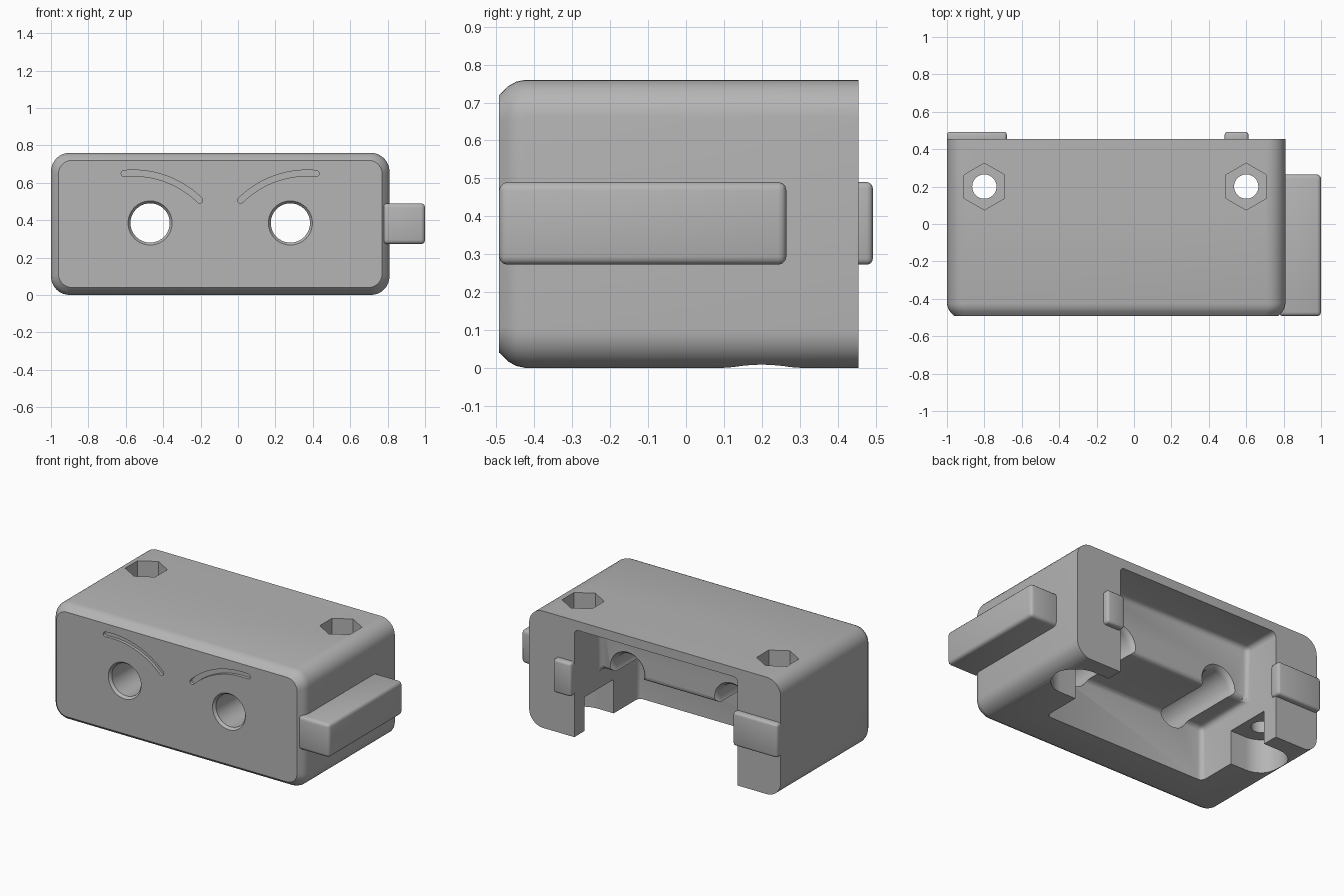
import bpy
import bmesh
from math import sin, cos, pi, radians
from mathutils import Vector

cube = bpy.data.objects.get("Cube")
if cube:
    bpy.data.objects.remove(cube, do_unlink=True)

grey = bpy.data.materials.new("plain grey")
grey.use_nodes = True
grey.diffuse_color = (0.46, 0.46, 0.46, 1)
grey.node_tree.nodes["Principled BSDF"].inputs["Base Color"].default_value = grey.diffuse_color

MID = -0.095                      # symmetry line of the face
FRONT, BACK = -0.493, 0.455
IN_LEFT, IN_RIGHT = 0.485, -0.69  # inner cavity walls
SCREWS = ((0.6, -1), (-0.8, 1))   # screw x and direction towards the cavity
SCREW_Y = 0.2


def finish(name, bm):
    bmesh.ops.recalc_face_normals(bm, faces=bm.faces)
    mesh = bpy.data.meshes.new(name)
    bm.to_mesh(mesh)
    bm.free()
    mesh.materials.append(grey)
    ob = bpy.data.objects.new(name, mesh)
    bpy.context.scene.collection.objects.link(ob)
    return ob


def loft(name, rings, bevel=0.0):
    """Skin a list of equal-length point rings and cap both ends."""
    bm = bmesh.new()
    loops = [[bm.verts.new(p) for p in ring] for ring in rings]
    n = len(loops[0])
    for a, b in zip(loops, loops[1:]):
        for i in range(n):
            j = (i + 1) % n
            bm.faces.new((a[i], a[j], b[j], b[i]))
    bm.faces.new(loops[0][::-1])
    bm.faces.new(loops[-1])
    bmesh.ops.recalc_face_normals(bm, faces=bm.faces)
    if bevel:
        bmesh.ops.bevel(bm, geom=bm.edges[:], offset=bevel, segments=3,
                        profile=0.5, affect='EDGES', clamp_overlap=True)
    return finish(name, bm)


def block(name, low, high, bevel):
    (x0, y0, z0), (x1, y1, z1) = low, high
    return loft(name, [[(x, y0, z0), (x, y1, z0), (x, y1, z1), (x, y0, z1)]
                       for x in (x0, x1)], bevel)


def circle(r, n, start=0.0):
    return [(r * cos(start + 2 * pi * i / n), r * sin(start + 2 * pi * i / n))
            for i in range(n)]


def upright(name, outline, z0, z1):
    return loft(name, [[(x, y, z) for x, y in outline] for z in (z0, z1)])


def rounded_rect(y, inset):
    """Cross-section of the housing at depth y."""
    r = 0.1 - 0.7 * inset
    x0, x1, z0, z1 = -1 + inset, 0.81 - inset, inset, 0.76 - inset
    corners = ((x1 - r, z1 - r), (x0 + r, z1 - r), (x0 + r, z0 + r), (x1 - r, z0 + r))
    ring = []
    for k, (cx, cz) in enumerate(corners):
        for i in range(9):
            a = pi / 2 * (k + i / 8)
            ring.append((cx + r * cos(a), y, cz + r * sin(a)))
    return ring


# Housing with softened front rim
housing = loft("housing", [rounded_rect(y, s) for y, s in (
    (FRONT, 0.04), (-0.468, 0.016), (-0.448, 0.005), (-0.425, 0), (BACK, 0))])

cutters = []

# Stepped cavity, open at the back and underneath
step = ((-0.21, -0.5), (-0.21, 0.35), (0.2, 0.35), (0.2, 0.7), (1, 0.7), (1, -0.5))
cutters.append(loft("cavity_cutter", [[(x, y, z) for y, z in step]
                                      for x in (IN_RIGHT, IN_LEFT)], 0.03))

# Eye tubes with a chamfered mouth and a flared inner end
tube = ((-0.6, 0.118), (FRONT, 0.118), (-0.476, 0.105), (0.165, 0.105),
        (0.187, 0.112), (0.201, 0.126), (0.3, 0.126))
for side in (-1, 1):
    ex = MID + side * 0.375
    cutters.append(loft("eye_cutter", [[(ex + u, y, 0.385 + v) for u, v in circle(r, 40)]
                                       for y, r in tube]))

# Engraved eyebrow arcs with round ends
R, HALF = 0.507, 0.016
a0, a1 = radians(95.5), radians(45.5)
for side in (-1, 1):
    outline = []
    for k in range(25):
        a = a0 + (a1 - a0) * k / 24
        outline.append(((R + HALF) * cos(a), (R + HALF) * sin(a)))
    for k in range(1, 8):
        a = a1 - pi * k / 8
        outline.append((R * cos(a1) + HALF * cos(a), R * sin(a1) + HALF * sin(a)))
    for k in range(25):
        a = a1 + (a0 - a1) * k / 24
        outline.append(((R - HALF) * cos(a), (R - HALF) * sin(a)))
    for k in range(1, 8):
        a = a0 + pi - pi * k / 8
        outline.append((R * cos(a0) + HALF * cos(a), R * sin(a0) + HALF * sin(a)))
    cutters.append(loft("brow_cutter", [
        [(MID + side * (0.465 - u), y, 0.145 + v) for u, v in outline]
        for y in (-0.6, FRONT + 0.02)]))

# Screw holes, hexagonal nut pockets and round-ended recesses below
for sx, inward in SCREWS:
    place = lambda pts: [(sx + u, SCREW_Y + v) for u, v in pts]
    cutters.append(upright("screw_cutter", place(circle(0.065, 32)), 0.1, 0.9))
    cutters.append(upright("nut_cutter", place(circle(0.125, 6, pi / 2)), 0.56, 0.9))
    slot = [(-inward * 0.15 * sin(pi * i / 24), 0.15 * cos(pi * i / 24)) for i in range(25)]
    slot += [(inward * 0.2, -0.15), (inward * 0.2, 0.15)]
    cutters.append(upright("recess_cutter", place(slot), -0.4, 0.22))

# Carve the housing
bpy.context.view_layer.objects.active = housing
for cutter in cutters:
    cutter.hide_render = True
    mod = housing.modifiers.new("cut", 'BOOLEAN')
    mod.operation = 'DIFFERENCE'
    mod.solver = 'EXACT'
    mod.object = cutter
    bpy.ops.object.modifier_apply(modifier=mod.name)
    bpy.data.objects.remove(cutter, do_unlink=True)

# Side arm and the two back tabs
arm = block("side_arm", (0.775, FRONT, 0.272), (1, 0.265, 0.49), 0.022)
wide_tab = block("wide_back_tab", (-1, 0.42, 0.272), (-0.68, 0.493, 0.49), 0.016)
narrow_tab = block("narrow_back_tab", (0.485, 0.42, 0.272), (0.612, 0.493, 0.49), 0.016)

# Smooth the curved surfaces, keep hard edges
for ob in bpy.context.selected_objects:
    ob.select_set(False)
for ob in (housing, arm, wide_tab, narrow_tab):
    ob.select_set(True)
bpy.context.view_layer.objects.active = housing
bpy.ops.object.shade_smooth_by_angle(angle=radians(32))
